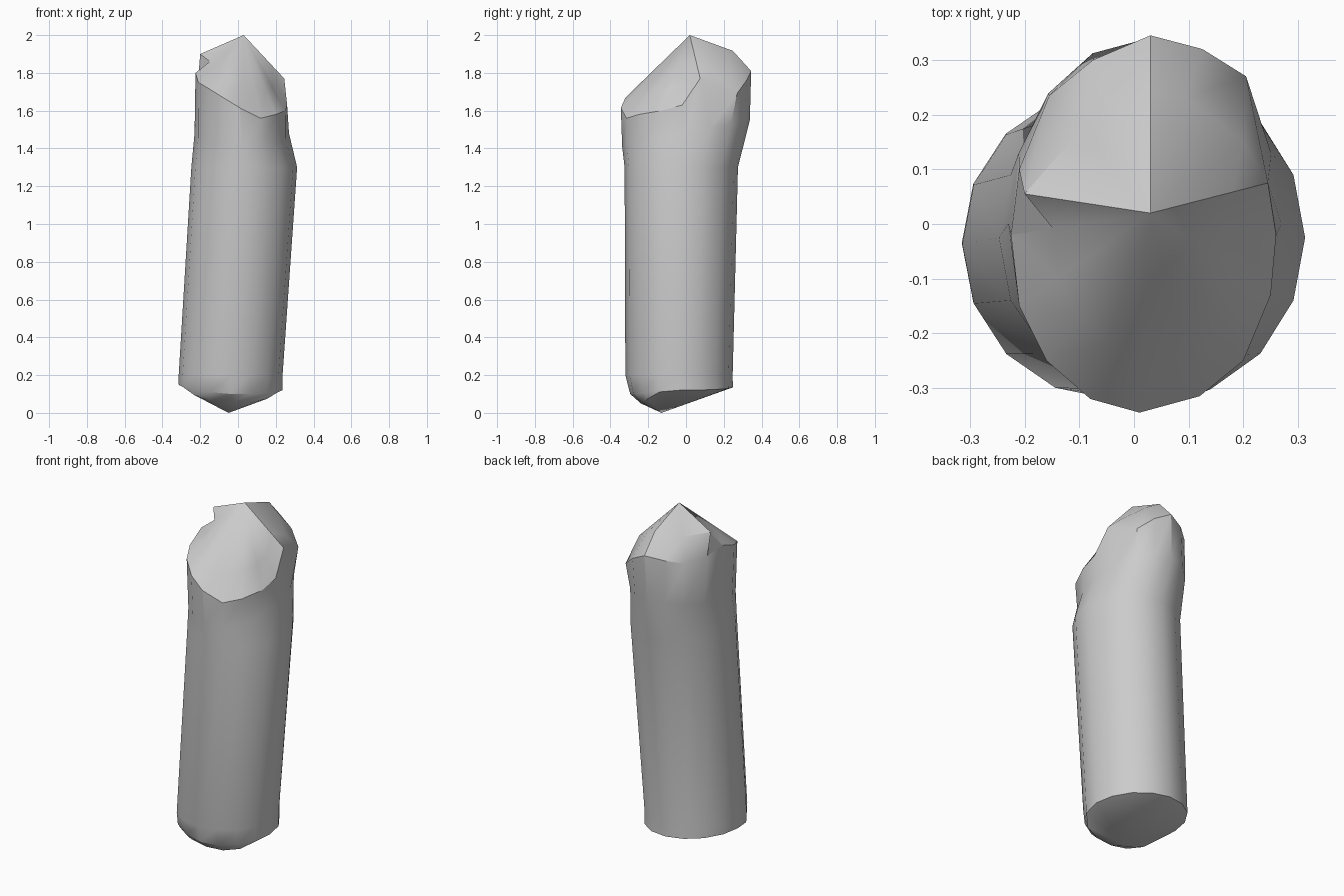
import bpy, bmesh, math
from mathutils import Vector

cube = bpy.data.objects.get("Cube")
if cube:
    bpy.data.objects.remove(cube, do_unlink=True)

SIDES = 16
ANGLES = [math.tau * k / SIDES for k in range(SIDES)]


def oval(cx, cy, rx, ry, z, tilt=0.0):
    """Cross-section of the shaft, raised towards the back by tilt."""
    return [Vector((cx + rx * math.cos(a), cy + ry * math.sin(a), z + tilt * math.sin(a)))
            for a in ANGLES]


def foot(inset, drop, z):
    """Lower cross-section, rounded off on the front side only."""
    points = []
    for a in ANGLES:
        d = max(0.0, (-math.sin(a) - 0.3) / 0.7)
        points.append(Vector((-0.04 + 0.275 * math.cos(a),
                              -0.035 + 0.283 * math.sin(a) * (1 - inset * d),
                              z - 0.015 * math.cos(a) - drop * d)))
    return points


# Broken rim of the crown, anticlockwise from the left side
rim = [Vector(p) for p in (
    (.26, -.02, 1.63), (.245, .075, 1.77), (.205, .27, 1.69), (.125, .32, 1.76),
    (.03, .345, 1.81), (-.075, .3, 1.79), (-.155, .235, 1.77), (-.21, .1, 1.78),
    (-.225, -.02, 1.8), (-.21, -.15, 1.75), (-.16, -.25, 1.72), (-.08, -.32, 1.67),
    (.01, -.345, 1.615), (.12, -.315, 1.56), (.2, -.25, 1.58), (.25, -.13, 1.6))]
apex = Vector((0.03, 0.02, 2.0))
tail = Vector((-0.05, -0.13, 0.0))

# Upper crown, bulging at the back and straight at the front
crown = [apex.lerp(p, 0.7) for p in rim]
for k in range(3, 7):
    crown[k].z += 0.05
crown[2] = Vector((0.2, 0.15, 1.81))
crown[7] = Vector((-0.2, 0.055, 1.9))

rings = [
    foot(0.28, 0.085, 0.135),
    foot(0.08, 0.04, 0.14),
    oval(-0.039, -0.037, 0.275, 0.284, 0.2),
    oval(0.033, -0.025, 0.28, 0.3, 1.3),
    oval(0.02, 0.0, 0.25, 0.338, 1.48, 0.07),
    rim,
    crown,
]

# Loft the cross-sections and close both ends with fans
bm = bmesh.new()
loops = [[bm.verts.new(p) for p in ring] for ring in rings]
bottom, top = bm.verts.new(tail), bm.verts.new(apex)
for k in range(SIDES):
    n = (k + 1) % SIDES
    for low, high in zip(loops, loops[1:]):
        bm.faces.new((low[k], low[n], high[n], high[k]))
    bm.faces.new((bottom, loops[0][n], loops[0][k]))
    bm.faces.new((top, loops[-1][k], loops[-1][n]))
bmesh.ops.recalc_face_normals(bm, faces=bm.faces)
mesh = bpy.data.meshes.new("pointed_shaft")
bm.to_mesh(mesh)
bm.free()

# Plain grey material
grey = bpy.data.materials.new("light_grey")
grey.use_nodes = True
color = (0.6, 0.6, 0.6, 1.0)
grey.diffuse_color = color
grey.node_tree.nodes["Principled BSDF"].inputs["Base Color"].default_value = color
mesh.materials.append(grey)

shaft = bpy.data.objects.new("pointed_shaft", mesh)
bpy.context.collection.objects.link(shaft)
bpy.context.view_layer.objects.active = shaft
shaft.select_set(True)
bpy.ops.object.shade_smooth_by_angle(angle=math.radians(30))
